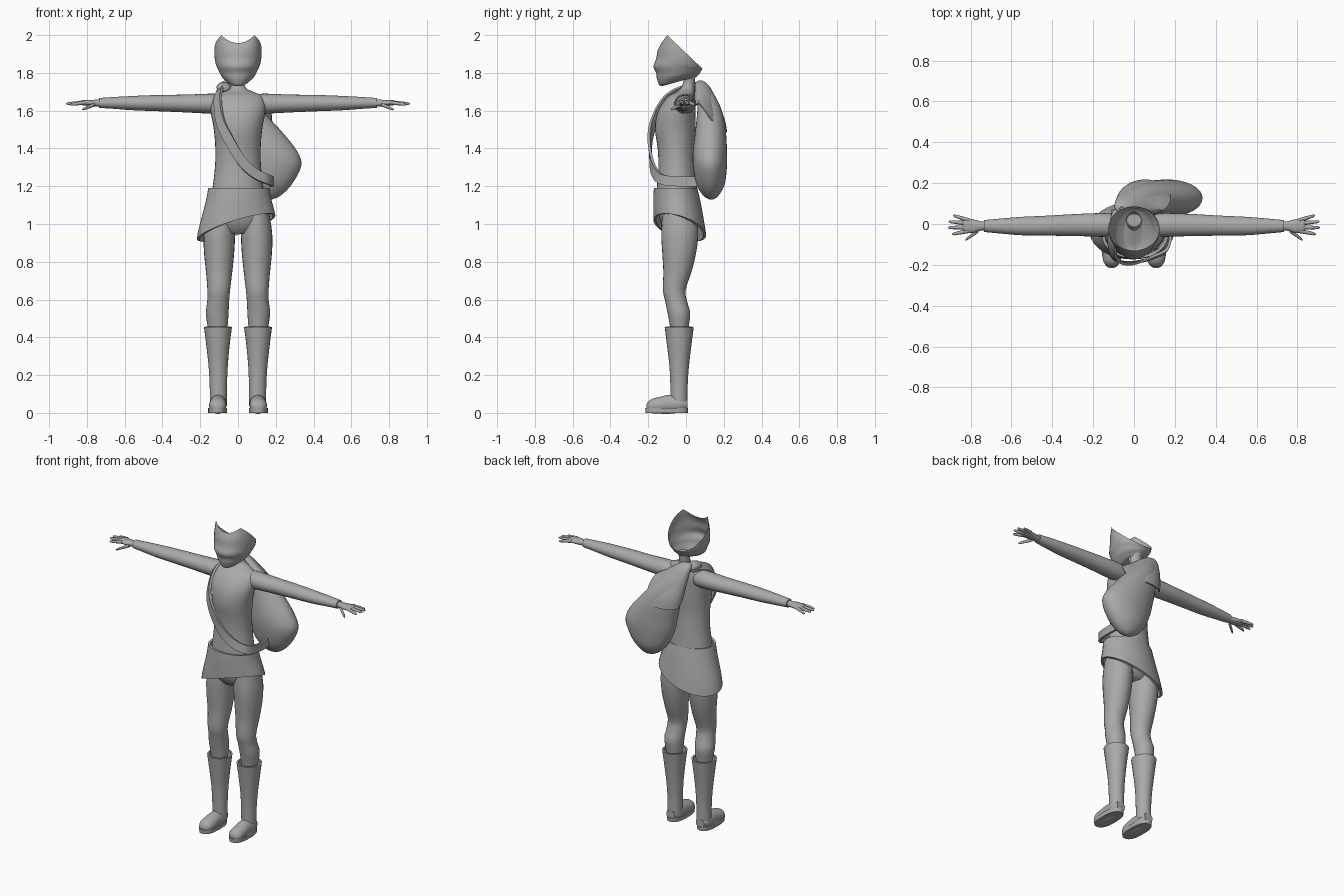
import bpy, bmesh, math
from mathutils import Vector

grey = bpy.data.materials.new("plain_grey")
grey.diffuse_color = (0.4, 0.4, 0.4, 1)


def spline(keys, steps):
    """Catmull-Rom resampling of equal-length tuples."""
    out = []
    for i in range(len(keys) - 1):
        a, b, c, d = (keys[min(max(i + k, 0), len(keys) - 1)] for k in (-1, 0, 1, 2))
        for j in range(steps):
            t = j / steps
            out.append(tuple(
                0.5 * (2 * q + (r - p) * t + (2 * p - 5 * q + 4 * r - s) * t * t
                       + (3 * q - p - 3 * r + s) * t ** 3)
                for p, q, r, s in zip(a, b, c, d)))
    out.append(tuple(keys[-1]))
    return out


def loft(name, rings, caps=True, wall=0):
    """Skin a list of closed rings; optional end caps or wall thickness."""
    bm = bmesh.new()
    rows = [[bm.verts.new(p) for p in ring] for ring in rings]
    n = len(rows[0])
    for a, b in zip(rows, rows[1:]):
        for i in range(n):
            j = (i + 1) % n
            bm.faces.new((a[i], a[j], b[j], b[i]))
    if caps:
        bm.faces.new(rows[0])
        bm.faces.new(rows[-1])
    bmesh.ops.recalc_face_normals(bm, faces=bm.faces)
    if wall:
        bmesh.ops.solidify(bm, geom=bm.faces[:], thickness=wall)
        bmesh.ops.recalc_face_normals(bm, faces=bm.faces)
    me = bpy.data.meshes.new(name)
    bm.to_mesh(me)
    bm.free()
    me.materials.append(grey)
    ob = bpy.data.objects.new(name, me)
    bpy.context.collection.objects.link(ob)
    bpy.ops.object.select_all(action='DESELECT')
    ob.select_set(True)
    bpy.context.view_layer.objects.active = ob
    bpy.ops.object.shade_smooth_by_angle(angle=math.radians(50))
    return ob


def tube(name, keys, axis='z', n=24, steps=4, power=2, warp=None, side=1, **kw):
    """Elliptical tube; keys are (x, y, z, radius_a, radius_b)."""
    rings = []
    for x, y, z, ra, rb in spline(keys, steps):
        ring = []
        for i in range(n):
            t = 2 * math.pi * i / n
            c, s = math.cos(t), math.sin(t)
            a = max(ra, 0.001) * math.copysign(abs(c) ** (2 / power), c)
            b = max(rb, 0.001) * math.copysign(abs(s) ** (2 / power), s)
            off = {'x': (0, a, b), 'y': (a, 0, b), 'z': (a, b, 0)}[axis]
            p = Vector((x, y, z)) + Vector(off)
            if warp:
                p = warp(p)
            ring.append((p.x * side, p.y, p.z))
        rings.append(ring)
    return loft(name, rings, **kw)


# torso with hips and neck
tube("torso", [
    (0, -.035, .95, .08, .06), (0, -.035, 1.0, .15, .095), (0, -.045, 1.1, .15, .11),
    (0, -.048, 1.19, .135, .106), (0, -.048, 1.3, .122, .098), (0, -.052, 1.4, .12, .098),
    (0, -.057, 1.5, .128, .107), (0, -.052, 1.58, .142, .102), (0, -.037, 1.64, .145, .087),
    (0, -.022, 1.68, .125, .066), (0, -.002, 1.7, .08, .048), (0, .008, 1.72, .042, .036),
    (0, .016, 1.75, .034, .031), (0, .018, 1.79, .036, .032)], n=32)


# head: an open-topped shell with a slanted, pointed rim
def head():
    keys = [  # front y, front z, back y, back z, half width
        (-.03, 1.765, .055, 1.775, .036), (-.128, 1.73, .06, 1.785, .052),
        (-.152, 1.762, .073, 1.798, .085), (-.158, 1.80, .08, 1.81, .1),
        (-.172, 1.835, .083, 1.815, .11), (-.158, 1.875, .085, 1.818, .119),
        (-.15, 1.92, .086, 1.821, .124), (-.13, 1.96, .086, 1.824, .125)]
    path = spline(keys, 4)
    rings = []
    for k, (fy, fz, by, bz, w) in enumerate(path):
        u = (k / (len(path) - 1)) ** 5
        ring = []
        for i in range(40):
            t = 2 * math.pi * i / 40
            f = (1 - math.cos(t)) / 2
            y, z = fy + (by - fy) * f, fz + (bz - fz) * f
            ry = -.13 + .216 * f
            rim = 2.0 - (ry + .1) * .95 if ry > -.1 else 2.0 + (ry + .1) * 1.4
            z += u * (rim - (1.96 - .136 * f))
            ring.append((w * math.sin(t), y, z))
        rings.append(ring)
    loft("head", rings, caps=False)


head()


# skirt with an uneven hem, lower on one side and at the back
def hem(p):
    t = (1.19 - p.z) / .2
    low = .985 + .06 * p.x / .2 - .04 * (p.y + .035) / .14
    return Vector((p.x, p.y, 1.19 - t * (1.19 - low)))


tube("skirt", [(.005, -.055, 1.19, .162, .115), (0, -.047, 1.12, .175, .126),
               (-.008, -.037, 1.03, .2, .136), (-.01, -.033, .99, .208, .14)],
     n=40, warp=hem, caps=False, wall=.014)

for side, tag in ((1, "left"), (-1, "right")):
    # leg, boot, foot and sole
    tube(tag + "_leg", [
        (.09, -.035, 1.06, .075, .09), (.098, -.033, .95, .083, .098),
        (.1, -.036, .85, .08, .09), (.1, -.045, .75, .07, .075),
        (.102, -.062, .65, .06, .06), (.105, -.052, .59, .058, .058),
        (.11, -.038, .53, .06, .06), (.108, -.035, .46, .053, .05),
        (.106, -.035, .38, .04, .04)], side=side)
    tube(tag + "_boot", [
        (.106, -.036, .455, .074, .077), (.106, -.036, .36, .062, .065),
        (.105, -.036, .25, .051, .052), (.104, -.037, .15, .046, .046),
        (.104, -.036, .04, .045, .045)], side=side, caps=False, wall=.01)
    tube(tag + "_foot", [
        (.106, .008, .045, .03, .028), (.106, -.03, .045, .045, .042),
        (.106, -.09, .045, .044, .05), (.107, -.14, .04, .046, .044),
        (.108, -.18, .036, .043, .038), (.108, -.203, .032, .028, .024),
        (.108, -.21, .03, .008, .01)], axis='y', side=side)
    tube(tag + "_sole", [(.108, -.102, 0, .05, .112), (.108, -.102, .026, .051, .114)],
         steps=1, power=2.5, n=32, side=side)

    # sleeve, palm, fingers and thumb
    tube(tag + "_arm", [
        (.08, -.01, 1.635, .05, .05), (.14, -.005, 1.637, .058, .053),
        (.28, -.005, 1.638, .054, .047), (.42, -.008, 1.64, .049, .043),
        (.55, -.01, 1.64, .045, .038), (.66, -.01, 1.641, .036, .031),
        (.735, -.01, 1.641, .029, .026)], axis='x', side=side)
    tube(tag + "_palm", [
        (.71, -.01, 1.64, .02, .019), (.75, -.01, 1.64, .023, .018),
        (.79, -.01, 1.641, .034, .016), (.825, -.008, 1.642, .034, .013),
        (.838, -.008, 1.642, .022, .008)], axis='x', n=16, side=side)
    fingers = {"index": (-.034, .89, -.05, 1.632), "middle": (-.016, .91, -.018, 1.637),
               "ring": (.003, .908, .012, 1.638), "little": (.018, .885, .042, 1.632),
               "thumb": (-.03, .825, -.078, 1.606)}
    for finger, (y0, x1, y1, z1) in fingers.items():
        x0, z0 = (.76, 1.632) if finger == "thumb" else (.81, 1.643)
        keys = [(x0 + (x1 - x0) * t, y0 + (y1 - y0) * t, z0 + (z1 - z0) * t, r, r)
                for t, r in ((0, .011), (.5, .0095), (.9, .007), (1, .002))]
        tube(tag + "_" + finger, keys, axis='x', n=10, steps=2, side=side)

# bag slung on the back
tube("bag", [
    (.17, .135, 1.13, .01, .01), (.165, .132, 1.15, .06, .04), (.165, .13, 1.21, .12, .075),
    (.167, .127, 1.31, .168, .09), (.145, .127, 1.39, .165, .09), (.09, .13, 1.5, .132, .08),
    (.035, .125, 1.6, .092, .065), (-.02, .105, 1.69, .058, .042),
    (-.055, .08, 1.74, .03, .024), (-.06, .075, 1.757, .006, .006)], n=32)


# flap hanging over the bag, reaching lowest at the back
def flap_hem(p):
    t = max(0, (1.76 - p.z) / .2)
    back = min(1, max(0, (p.y - .07) / .1))
    return Vector((p.x, p.y, 1.76 - t * (.13 + .145 * back - .25 * max(0, p.x - .1) * t)))


tube("bag_flap", [
    (-.06, .075, 1.76, .01, .01), (-.05, .085, 1.735, .045, .035),
    (-.01, .108, 1.67, .08, .062), (.03, .125, 1.61, .11, .08),
    (.055, .13, 1.56, .125, .088)], n=32, warp=flap_hem, caps=False, wall=.008)

# knot where the strap crosses the shoulder
tube("strap_knot", [(-.075, -.03, 1.715, .01, .01), (-.075, -.01, 1.72, .034, .022),
                    (-.075, .04, 1.725, .038, .028), (-.07, .08, 1.72, .02, .02)],
     axis='y', n=16)

# flat strap running across the chest and around the waist
path = [Vector(p) for p in spline([
    (-.085, .07, 1.72), (-.095, -.01, 1.712), (-.108, -.1, 1.66), (-.095, -.165, 1.55),
    (-.05, -.19, 1.45), (.015, -.185, 1.34), (.085, -.165, 1.27), (.16, -.125, 1.235),
    (.182, -.03, 1.225), (.175, .09, 1.225)], 5)]
rings = []
for i, p in enumerate(path):
    run = (path[min(i + 1, len(path) - 1)] - path[max(i - 1, 0)]).normalized()
    out = p - Vector((0, -.04, min(p.z, 1.6)))
    out = (out - run * out.dot(run)).normalized()
    across = run.cross(out) * .026
    rings.append([p + across * a + out * .007 * b
                  for a, b in ((-1, -1), (1, -1), (1, 1), (-1, 1))])
loft("strap", rings)
